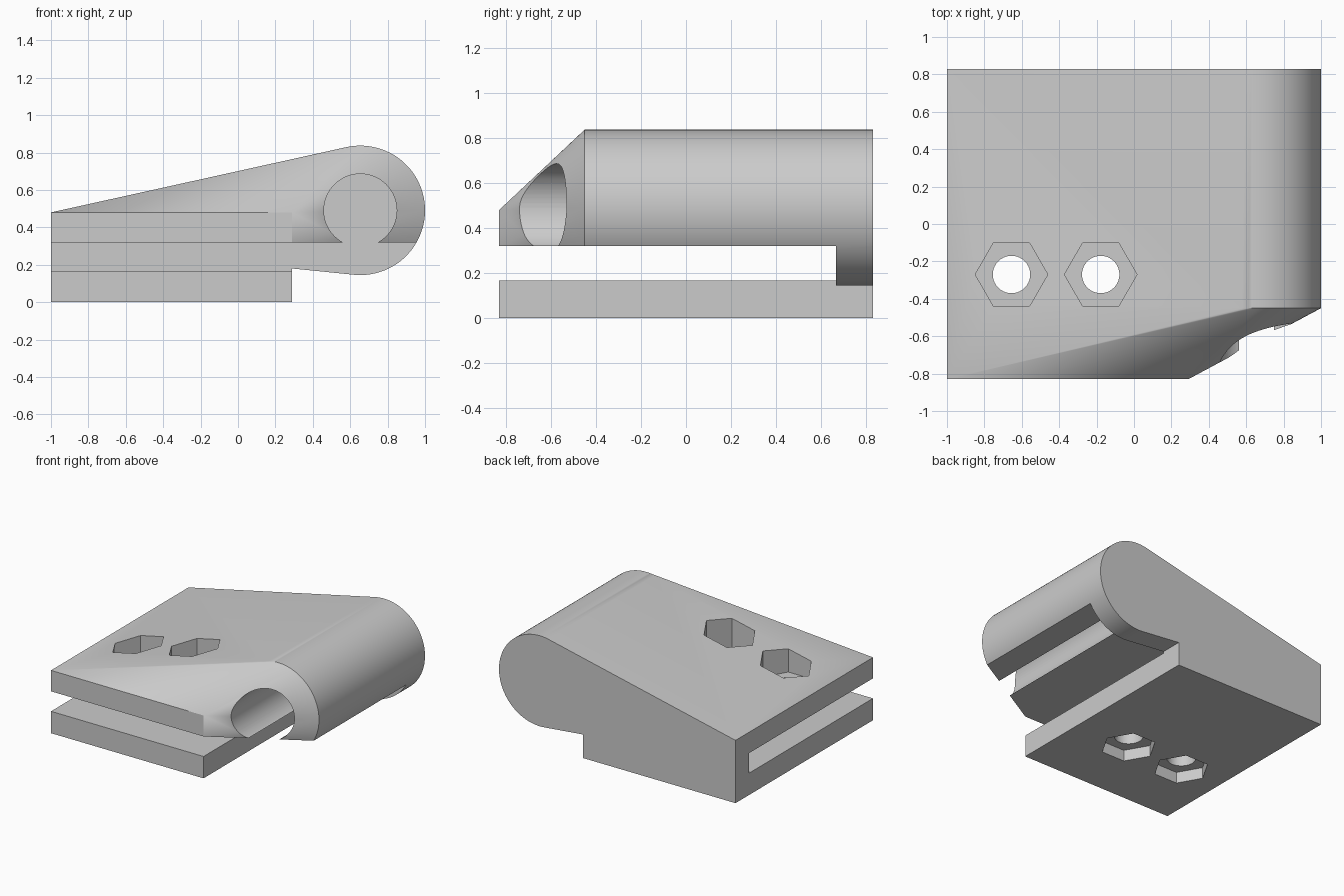
import bpy, bmesh, math
from math import radians, sin, cos, asin, atan2

if "Cube" in bpy.data.objects:
    bpy.data.objects.remove(bpy.data.objects["Cube"])

CX, CZ, R = 0.654, 0.491, 0.346      # round barrel axis and radius
Y, SHOULDER, WALL = 0.83, -0.45, 0.665
STEP, PLATE, SLOT = 0.29, 0.167, 0.32

grey = bpy.data.materials.new("grey plastic")
grey.diffuse_color = (0.6, 0.6, 0.6, 1)
grey.use_nodes = True
grey.node_tree.nodes["Principled BSDF"].inputs["Base Color"].default_value = grey.diffuse_color


def finish(name, bm):
    bmesh.ops.recalc_face_normals(bm, faces=bm.faces)
    me = bpy.data.meshes.new(name)
    bm.to_mesh(me)
    bm.free()
    ob = bpy.data.objects.new(name, me)
    bpy.context.collection.objects.link(ob)
    me.materials.append(grey)
    return ob


def prism(name, outline, y0, y1):
    """Extrude an xz outline along y."""
    bm = bmesh.new()
    face = bm.faces.new([bm.verts.new((x, y0, z)) for x, z in outline])
    ext = bmesh.ops.extrude_face_region(bm, geom=[face])["geom"]
    bmesh.ops.translate(bm, vec=(0, y1 - y0, 0),
                        verts=[v for v in ext if isinstance(v, bmesh.types.BMVert)])
    return finish(name, bm)


def column(name, x, y, z0, z1, r, sides):
    """Upright prism with a corner on the x axis."""
    bm = bmesh.new()
    ring = [2 * math.pi * i / sides for i in range(sides)]
    face = bm.faces.new([bm.verts.new((x + r * cos(a), y + r * sin(a), z0)) for a in ring])
    ext = bmesh.ops.extrude_face_region(bm, geom=[face])["geom"]
    bmesh.ops.translate(bm, vec=(0, 0, z1 - z0),
                        verts=[v for v in ext if isinstance(v, bmesh.types.BMVert)])
    return finish(name, bm)


def arc(a0, a1, n, r=R):
    return [(CX + r * cos(a0 + (a1 - a0) * i / n), CZ + r * sin(a0 + (a1 - a0) * i / n))
            for i in range(n + 1)]


def combine(target, tool, operation):
    mod = target.modifiers.new(operation.lower(), 'BOOLEAN')
    mod.operation, mod.solver, mod.object = operation, 'EXACT', tool
    bpy.context.view_layer.objects.active = target
    bpy.ops.object.modifier_apply(modifier=mod.name)
    bpy.data.objects.remove(tool)


# angles where the barrel meets the sloped top, the slot level and the underside
dx, dz = CX + 1, CZ - 0.48
top_a = atan2(dz, dx) + asin(R / math.hypot(dx, dz)) + radians(90)
slot_a = asin((SLOT - CZ) / R)
dx, dz = CX - STEP, CZ - 0.18
under_a = atan2(dz, dx) - asin(R / math.hypot(dx, dz)) - radians(90)

# upper jaw: barrel profile blended to a smaller front face
upper = [(-1, SLOT)] + arc(slot_a, top_a, 48) + [(-1, 0.48)]
nose = [(-1, SLOT), (STEP, SLOT), (STEP, 0.48), (-1, 0.48)]
bm = bmesh.new()
for x, z in upper:
    bm.verts.new((x, SHOULDER, z))
    bm.verts.new((x, Y, z))
for x, z in nose:
    bm.verts.new((x, -Y, z))
hull = bmesh.ops.convex_hull(bm, input=bm.verts)
loose = set(hull["geom_interior"] + hull["geom_unused"])
bmesh.ops.delete(bm, geom=[v for v in loose if isinstance(v, bmesh.types.BMVert)], context='VERTS')
bmesh.ops.dissolve_limit(bm, angle_limit=radians(0.1), verts=bm.verts, edges=bm.edges)
clamp = finish("clamp_body", bm)

# blind bore along the barrel
combine(clamp, prism("bore", arc(0, 2 * math.pi * 63 / 64, 63, 0.195), -1, WALL), 'DIFFERENCE')

# back wall and lower plate
wall = [(-1, 0), (STEP, 0), (STEP, 0.18)] + arc(under_a, slot_a, 24) + [(-1, SLOT)]
combine(clamp, prism("back_wall", wall, WALL, Y), 'UNION')
plate = [(-1, 0), (STEP, 0), (STEP, PLATE), (-1, PLATE)]
combine(clamp, prism("lower_plate", plate, -Y, WALL), 'UNION')

# two bolt holes with hexagonal pockets above and below
for x in (-0.655, -0.178):
    for name, z0, z1, r, sides in (("bolt_hole", -0.5, 1.5, 0.1, 40),
                                   ("upper_pocket", 0.40, 1.5, 0.194, 6),
                                   ("lower_pocket", -0.5, 0.085, 0.194, 6)):
        combine(clamp, column(name, x, -0.27, z0, z1, r, sides), 'DIFFERENCE')

bpy.ops.object.select_all(action='DESELECT')
clamp.select_set(True)
bpy.context.view_layer.objects.active = clamp
bpy.ops.object.shade_smooth_by_angle(angle=radians(20))
